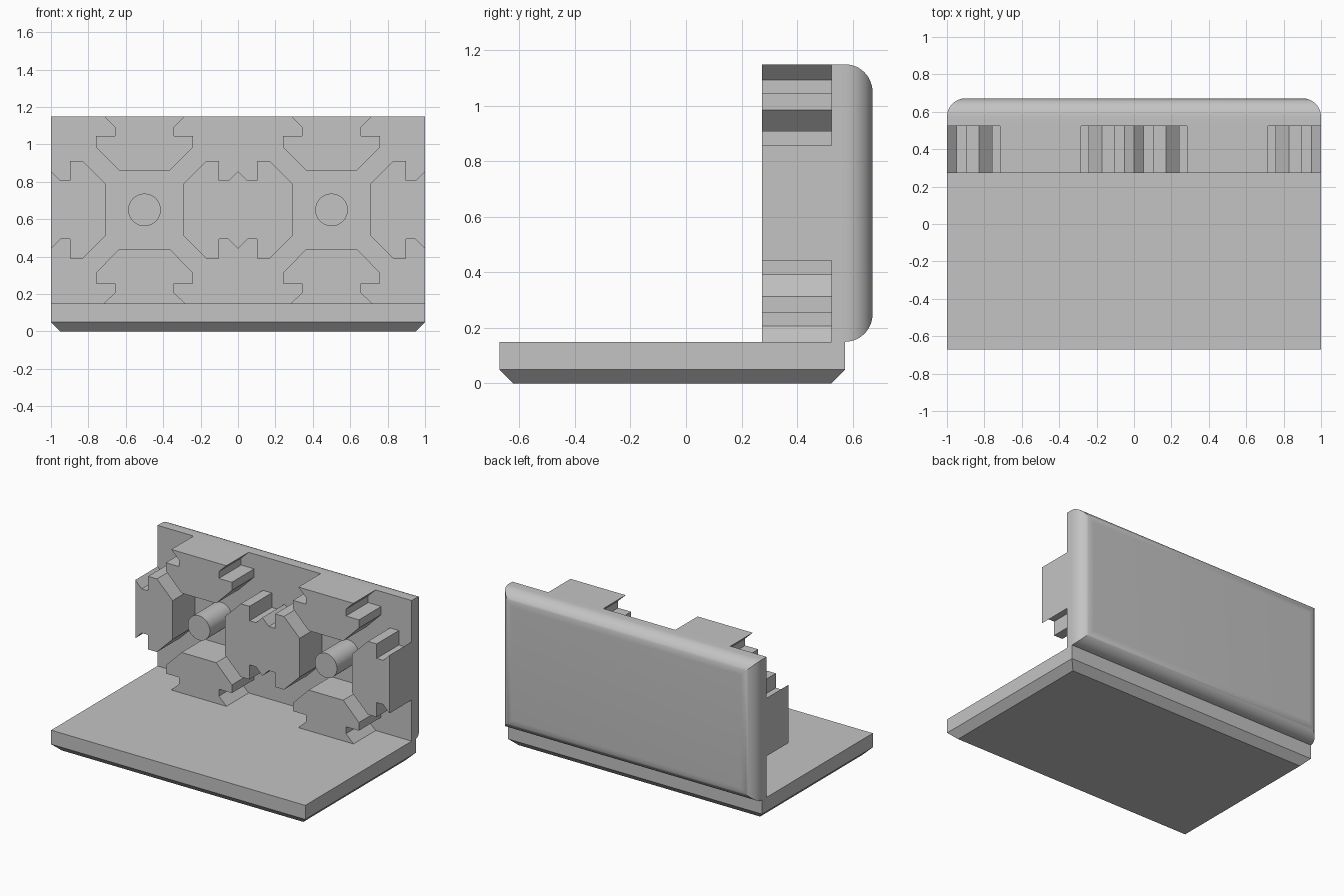
import bpy
import bmesh
from mathutils import Matrix, Vector

cube = bpy.data.objects.get("Cube")
if cube:
    bpy.data.objects.remove(cube, do_unlink=True)

GREY = bpy.data.materials.new("light grey")
GREY.use_nodes = True
GREY.diffuse_color = (0.55, 0.55, 0.55, 1)
GREY.node_tree.nodes["Principled BSDF"].inputs["Base Color"].default_value = GREY.diffuse_color

FRONT, PANEL, BASE_BACK, BACK = 0.274, 0.524, 0.573, 0.672
BASE_TOP, MID, TOP = 0.15, 0.65, 1.15


def finish(name, bm):
    bmesh.ops.recalc_face_normals(bm, faces=bm.faces[:])
    mesh = bpy.data.meshes.new(name)
    bm.to_mesh(mesh)
    bm.free()
    mesh.materials.append(GREY)
    obj = bpy.data.objects.new(name, mesh)
    bpy.context.collection.objects.link(obj)
    return obj


def box(lo, hi):
    bm = bmesh.new()
    lo, hi = Vector(lo), Vector(hi)
    size = hi - lo
    bmesh.ops.create_cube(bm, size=1, matrix=Matrix.Translation((lo + hi) / 2) @ Matrix.Diagonal((*size, 1)))
    return bm


def bevel_face_edges(bm, axis, value, width, segments):
    """Bevel the four edges lying in the plane where the given axis has the given value."""
    edges = [e for e in bm.edges if all(abs(v.co[axis] - value) < 1e-4 for v in e.verts)]
    bmesh.ops.bevel(bm, geom=edges, offset=width, segments=segments, profile=0.5,
                    affect='EDGES', clamp_overlap=False)


def plug(name, outline):
    """Extrude an x-z outline from the plug front back to the panel."""
    bm = bmesh.new()
    face = bm.faces.new([bm.verts.new((x, FRONT, z)) for x, z in outline])
    moved = bmesh.ops.extrude_face_region(bm, geom=[face])["geom"]
    for v in moved:
        if isinstance(v, bmesh.types.BMVert):
            v.co.y = PANEL
    # the extrusion drops the starting face, so close the front if needed
    bmesh.ops.holes_fill(bm, edges=[e for e in bm.edges if e.is_boundary])
    return finish(name, bm)


# Base slab with a chamfered underside
bm = box((-1, -BACK, 0), (1, BASE_BACK, BASE_TOP))
bevel_face_edges(bm, 2, 0, 0.05, 1)
finish("base_slab", bm)

# Upright panel with rounded back edges
bm = box((-1, PANEL, BASE_TOP), (1, BACK, TOP))
bevel_face_edges(bm, 1, BACK, BACK - BASE_BACK, 12)
panel = finish("back_panel", bm)

# Half outlines of the slot plugs: (half width, distance from slot centre)
upright = [(0.217, 0.5), (0.158, 0.443), (0.158, 0.394), (0.26, 0.394), (0.26, 0.336), (0.136, 0.211)]
sideways = [(0.207, 0.5), (0.157, 0.45), (0.157, 0.399), (0.26, 0.399), (0.26, 0.33), (0.138, 0.207)]
full_up = upright + [(-w, d) for w, d in reversed(upright)]
full_side = sideways + [(-w, d) for w, d in reversed(sideways)]

pins = []
for side, cx in (("left", 0.5), ("right", -0.5)):
    s = 1 if cx > 0 else -1
    plug(side + "_upper_plug", [(cx + w, MID + d) for w, d in full_up])
    plug(side + "_lower_plug", [(cx + w, MID - d) for w, d in full_up])
    plug(side + "_outer_plug", [(cx + s * d, MID + w) for w, d in full_side])

    # Round centre pin
    bm = bmesh.new()
    place = Matrix.Translation((cx, (FRONT + PANEL) / 2, MID)) @ Matrix.Rotation(1.5707963, 4, 'X')
    bmesh.ops.create_cone(bm, cap_ends=True, segments=48, radius1=0.087, radius2=0.087,
                          depth=PANEL - FRONT, matrix=place)
    pins.append(finish(side + "_centre_pin", bm))

# Double plug in the middle, notched above and below
right_half = [(0.5 - d, MID + w) for w, d in full_side]
left_half = [(-x, z) for x, z in reversed(right_half)]
plug("middle_plug", right_half + left_half[1:-1])

# Smooth the round parts, keeping hard edges
for obj in bpy.context.selected_objects:
    obj.select_set(False)
for obj in [panel] + pins:
    obj.select_set(True)
bpy.context.view_layer.objects.active = panel
bpy.ops.object.shade_smooth_by_angle(angle=0.52)
